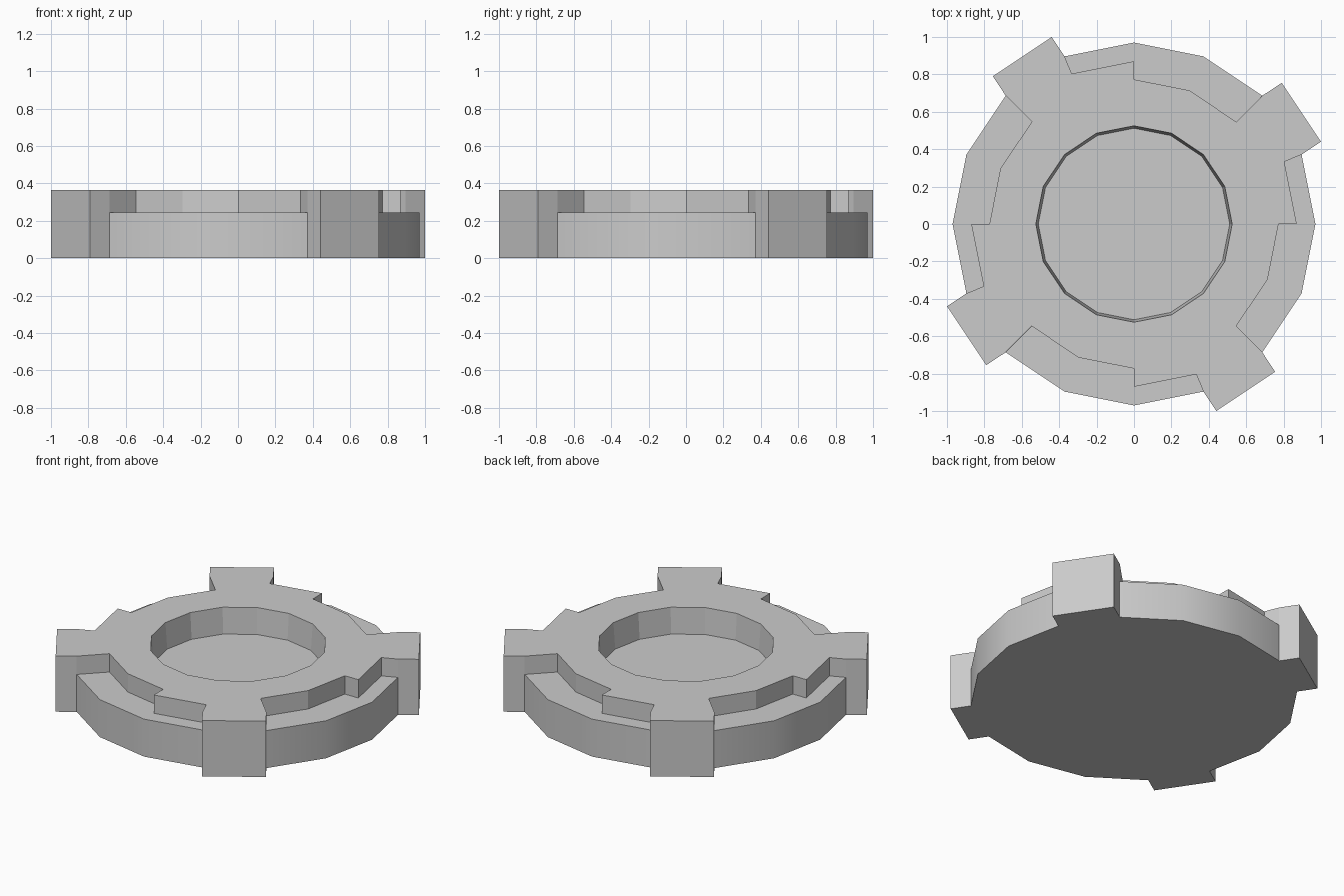
import bpy, bmesh
from math import radians, cos, sin
from mathutils import Matrix, Vector

if "Cube" in bpy.data.objects:
    bpy.data.objects.remove(bpy.data.objects["Cube"])

LEDGE, TOP, FLOOR = 0.245, 0.365, 0.195      # heights
R_BASE, R_LOW, R_HIGH = 0.97, 0.773, 0.87    # base rim and stepped upper rim
R_HOLE, R_FLOOR = 0.525, 0.512               # slightly tapered recess

bm = bmesh.new()


def P(r, a):
    return (r * cos(radians(a)), r * sin(radians(a)))


def face(pts, smooth=False):
    """Add one face, repeated in all four quadrants."""
    for q in range(4):
        rot = Matrix.Rotation(radians(90 * q), 3, 'Z')
        f = bm.faces.new([bm.verts.new(rot @ Vector(p)) for p in pts])
        f.smooth = smooth


def flat(z, *pts):
    face([(x, y, z) for x, y in pts])


def wall(a, b, z0, z1, smooth=False):
    face([(*b, z0), (*a, z0), (*a, z1), (*b, z1)], smooth)


ANG = (45, 22.5, 0, -22.5, -45)
B = [P(R_BASE, a) for a in ANG]
L = [P(R_LOW, a) for a in ANG]
C = [P(R_HIGH, a) for a in ANG]
H = [P(R_HOLE, a) for a in ANG]
F = [P(R_FLOOR, a) for a in ANG]
T1, T2, O = (0.79, 0.755), (1.0, 0.44), (0, 0)

# underside and recess floor
flat(0, O, *reversed(B[1:]), T2, T1, B[0])
flat(FLOOR, O, *reversed(F))

# base rim walls and ledge
for i in (1, 2, 3):
    wall(B[i], B[i + 1], 0, LEDGE, True)
flat(LEDGE, B[1], C[1], C[2], B[2])
flat(LEDGE, B[2], C[2], L[2], L[3], B[3])
flat(LEDGE, B[3], L[3], L[4], B[4])

# full-height tooth (side walls share the ledge corner)
face([(*T1, 0), (*B[0], 0), (*B[0], LEDGE), (*B[0], TOP), (*T1, TOP)])
wall(T1, T2, 0, TOP)
face([(*B[1], 0), (*T2, 0), (*T2, TOP), (*B[1], TOP), (*B[1], LEDGE)])

# stepped upper walls
path = [L[0], B[0]], [B[1], C[1]], [C[1], C[2]], [C[2], L[2]], [L[2], L[3]], [L[3], L[4]]
for a, b in path:
    wall(a, b, LEDGE, TOP)

# top surface around the recess
flat(TOP, H[0], H[1], C[1], B[1], T2, T1, B[0], L[0])
flat(TOP, H[1], H[2], L[2], C[2], C[1])
flat(TOP, H[2], H[3], L[3], L[2])
flat(TOP, H[3], H[4], L[4], L[3])

# recess walls
for i in range(4):
    face([(*F[i], FLOOR), (*F[i + 1], FLOOR), (*H[i + 1], TOP), (*H[i], TOP)])

bmesh.ops.remove_doubles(bm, verts=bm.verts, dist=0.0005)
bmesh.ops.recalc_face_normals(bm, faces=bm.faces)
# keep every edge sharp except the gentle ones around the base rim
for e in bm.edges:
    e.smooth = e.calc_face_angle(3.14) < radians(30)

mesh = bpy.data.meshes.new("toothed_ring")
bm.to_mesh(mesh)
bm.free()
bpy.context.collection.objects.link(bpy.data.objects.new("toothed_ring", mesh))
